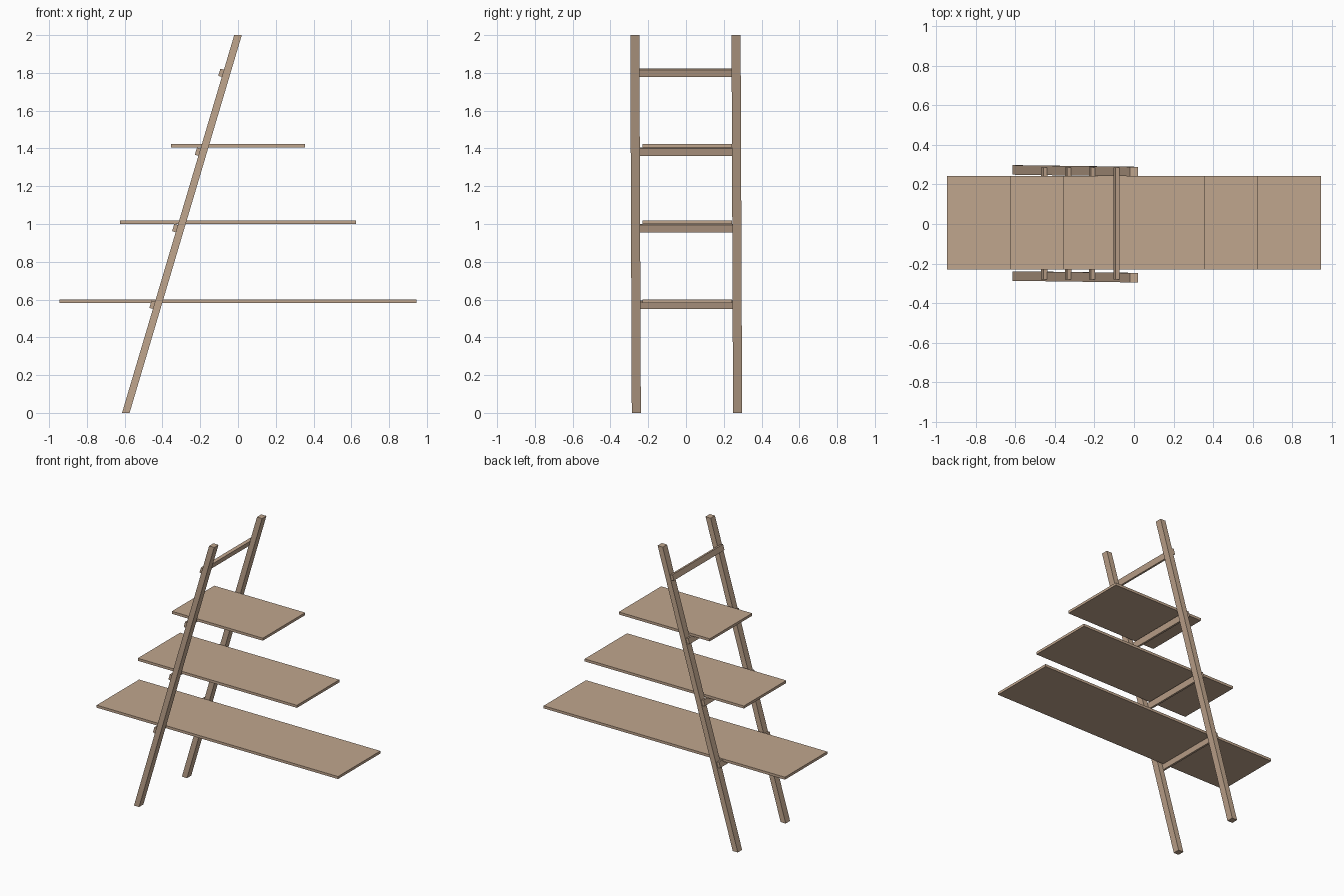
import bpy
import bmesh
from mathutils import Vector

if "Cube" in bpy.data.objects:
    bpy.data.objects.remove(bpy.data.objects["Cube"])

wood = bpy.data.materials.new("tan wood")
wood.diffuse_color = (0.53, 0.38, 0.27, 1)
wood.use_nodes = True
wood.node_tree.nodes["Principled BSDF"].inputs["Base Color"].default_value = wood.diffuse_color


def leaning_box(name, low, high, size_x, size_y):
    """Box with level ends at points low and high; the sides lean between them."""
    bm = bmesh.new()
    bmesh.ops.create_cube(bm, size=1)
    low, high = Vector(low), Vector(high)
    for v in bm.verts:
        centre = high if v.co.z > 0 else low
        v.co = centre + Vector((v.co.x * size_x, v.co.y * size_y, 0))
    mesh = bpy.data.meshes.new(name)
    bm.to_mesh(mesh)
    bm.free()
    mesh.materials.append(wood)
    obj = bpy.data.objects.new(name, mesh)
    bpy.context.collection.objects.link(obj)
    return obj


def rail_x(z):
    """Centre line of the leaning rails."""
    return -0.594 + 0.297 * z


# Two leaning rails
for name, y in (("front_rail", -0.267), ("back_rail", 0.269)):
    leaning_box(name, (rail_x(0), y + 0.004, 0), (rail_x(2), y - 0.004, 2), 0.04, 0.048)

# Crossbars fixed to the outer (-x) face of the rails
for i, z in enumerate((0.572, 0.978, 1.383, 1.80)):
    bar = leaning_box("crossbar_%d" % (i + 1), (0, 0, -0.02), (0, 0, 0.02), 0.022, 0.566)
    bar.rotation_euler = (0, 0.289, 0)
    bar.location = (rail_x(z) - 0.029, 0.002, z)

# Horizontal shelves, shorter towards the top
for i, (z, length) in enumerate(((0.592, 1.89), (1.01, 1.247), (1.414, 0.712))):
    leaning_box("shelf_%d" % (i + 1), (0, 0.006, z - 0.009), (0, 0.006, z + 0.009), length, 0.474)
